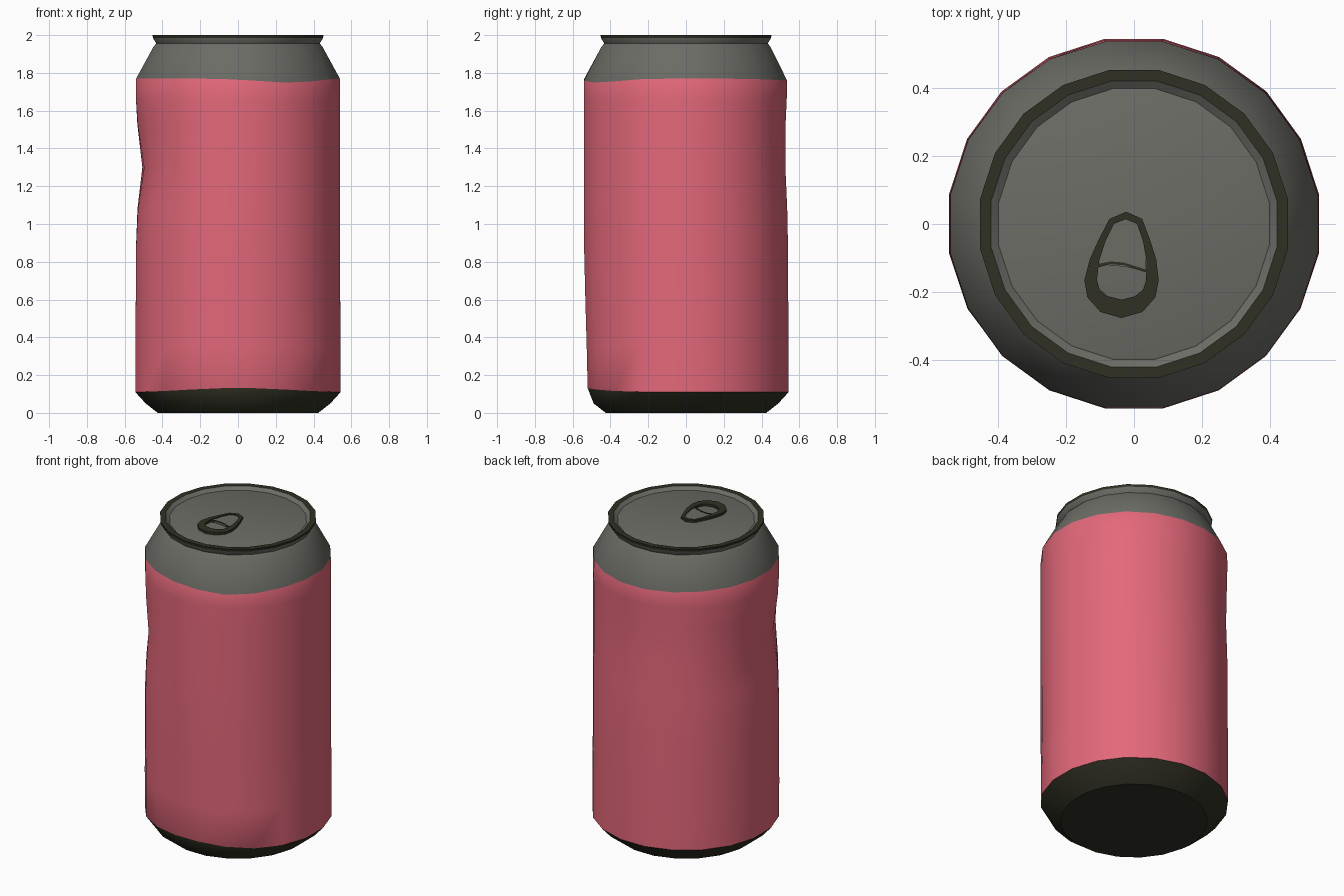
import bpy, bmesh, math

if "Cube" in bpy.data.objects:
    bpy.data.objects.remove(bpy.data.objects["Cube"])

SIDES = 20


def material(name, rgb):
    m = bpy.data.materials.new(name)
    m.diffuse_color = (*rgb, 1)
    m.use_nodes = True
    m.node_tree.nodes["Principled BSDF"].inputs["Base Color"].default_value = m.diffuse_color
    return m


pink = material("pink paint", (0.77, 0.138, 0.195))
grey = material("grey metal", (0.15, 0.15, 0.133))
dark = material("dark metal", (0.030, 0.030, 0.018))
MATS = [pink, grey, dark]
PINK, GREY, DARK = 0, 1, 2


def finish(bm, name, angle=35):
    bmesh.ops.recalc_face_normals(bm, faces=bm.faces)
    me = bpy.data.meshes.new(name)
    bm.to_mesh(me)
    bm.free()
    for m in MATS:
        me.materials.append(m)
    ob = bpy.data.objects.new(name, me)
    bpy.context.collection.objects.link(ob)
    bpy.ops.object.select_all(action='DESELECT')
    ob.select_set(True)
    bpy.context.view_layer.objects.active = ob
    bpy.ops.object.shade_smooth_by_angle(angle=math.radians(angle))
    return ob


def bump(d, width):
    return math.exp(-(d / width) ** 2)


def around(a, centre):
    """Signed angle difference in degrees."""
    return (a - centre + 180) % 360 - 180


def deform(r, z, a):
    """Crumples the sleeve: dents plus slightly wavy top and bottom edges."""
    if 0.1 < z < 1.78:
        r -= 0.045 * bump(around(a, 190), 38) * bump(z - 1.3, 0.19)
        r -= 0.018 * bump(around(a, 90), 40) * bump(z - 1.4, 0.3)
        r -= 0.024 * bump(around(a, 270), 40) * bump(z - 0.1, 0.5)
    if abs(z - 0.11) < 0.001:
        z += 0.022 * bump(around(a, 270), 40)
    if abs(z - 1.77) < 0.001:
        z -= 0.022 * bump(around(a, 300), 25) + 0.012 * bump(around(a, 90), 40)
    return r, z


# Can: lathed profile (radius, height, colour of the band above it)
PROFILE = [
    (0.43, 0.0, DARK), (0.495, 0.05, DARK),
    (0.55, 0.11, PINK), (0.55, 0.35, PINK), (0.548, 0.6, PINK),
    (0.548, 0.85, PINK), (0.548, 1.08, PINK), (0.548, 1.3, PINK),
    (0.548, 1.53, PINK), (0.548, 1.66, PINK),
    (0.546, 1.77, GREY), (0.452, 1.94, GREY), (0.438, 1.955, GREY),
    (0.456, 1.985, DARK), (0.458, 2.0, DARK), (0.425, 2.0, GREY),
    (0.402, 1.982, GREY), (0.396, 1.984, GREY),
]
bm = bmesh.new()
rings = []
for r0, z0, c in PROFILE:
    ring = []
    for i in range(SIDES):
        a = 360 * (i + 0.5) / SIDES
        r, z = deform(r0, z0, a)
        t = math.radians(a)
        ring.append(bm.verts.new((r * math.cos(t), r * math.sin(t), z)))
    rings.append(ring)
for (lo, hi, p) in zip(rings, rings[1:], PROFILE):
    for i in range(SIDES):
        j = (i + 1) % SIDES
        bm.faces.new((lo[i], lo[j], hi[j], hi[i])).material_index = p[2]
bm.faces.new(rings[0][::-1]).material_index = DARK      # bottom
bm.faces.new(rings[-1]).material_index = GREY           # lid panel
finish(bm, "can")


# Pull tab: half outlines (offset from tab axis, y), mirrored
CX, Z0, Z1 = -0.037, 1.98, 1.999


def mirrored(half):
    """Half outline from bottom centre to top centre, tilted a little at the tip."""
    pts = half + [(-x, y) for x, y in half[-2:0:-1]]
    return [(CX + x + 0.07 * max(0, y + 0.17), y) for x, y in pts]


outer = mirrored([(0, -0.276), (0.062, -0.258), (0.1, -0.215), (0.109, -0.165),
                  (0.098, -0.105), (0.075, -0.045), (0.048, 0.015), (0, 0.036)])
inner = mirrored([(0, -0.222), (0.04, -0.212), (0.064, -0.192), (0.072, -0.165),
                  (0.07, -0.11), (0.055, -0.05), (0.034, 0.0), (0, 0.014)])


def prism(bm, pts, z0, z1, col):
    lo = [bm.verts.new((x, y, z0)) for x, y in pts]
    hi = [bm.verts.new((x, y, z1)) for x, y in pts]
    n = len(pts)
    faces = [bm.faces.new((lo[i], lo[(i + 1) % n], hi[(i + 1) % n], hi[i])) for i in range(n)]
    faces += [bm.faces.new(hi), bm.faces.new(lo[::-1])]
    for f in faces:
        f.material_index = col


# Tab frame
bm = bmesh.new()
loops = [[bm.verts.new((x, y, z)) for x, y in pts]
         for pts, z in ((outer, Z0), (outer, Z1), (inner, Z1), (inner, Z0))]
n = len(outer)
for k in range(4):
    a, b = loops[k], loops[(k + 1) % 4]
    for i in range(n):
        j = (i + 1) % n
        bm.faces.new((a[i], a[j], b[j], b[i])).material_index = DARK
finish(bm, "pull_tab_frame")

# Tab web, the grey plate above the finger hole
bm = bmesh.new()
web = [(-0.108, -0.115), (-0.07, -0.122), (-0.03, -0.125), (0.036, -0.138),
       (0.034, -0.08), (0.022, -0.02), (0.008, 0.012), (-0.02, 0.02),
       (-0.055, 0.008), (-0.085, -0.05)]
prism(bm, web, Z0, Z1 - 0.005, GREY)
finish(bm, "pull_tab_web")

# Tab crossbar, the dark edge of the finger hole
bm = bmesh.new()
bar = [(-0.108, -0.128), (-0.07, -0.118), (-0.03, -0.121), (0.036, -0.142),
       (0.036, -0.134), (-0.03, -0.113), (-0.07, -0.110), (-0.108, -0.118)]
prism(bm, bar, Z0, Z1 - 0.002, DARK)
finish(bm, "pull_tab_crossbar")
